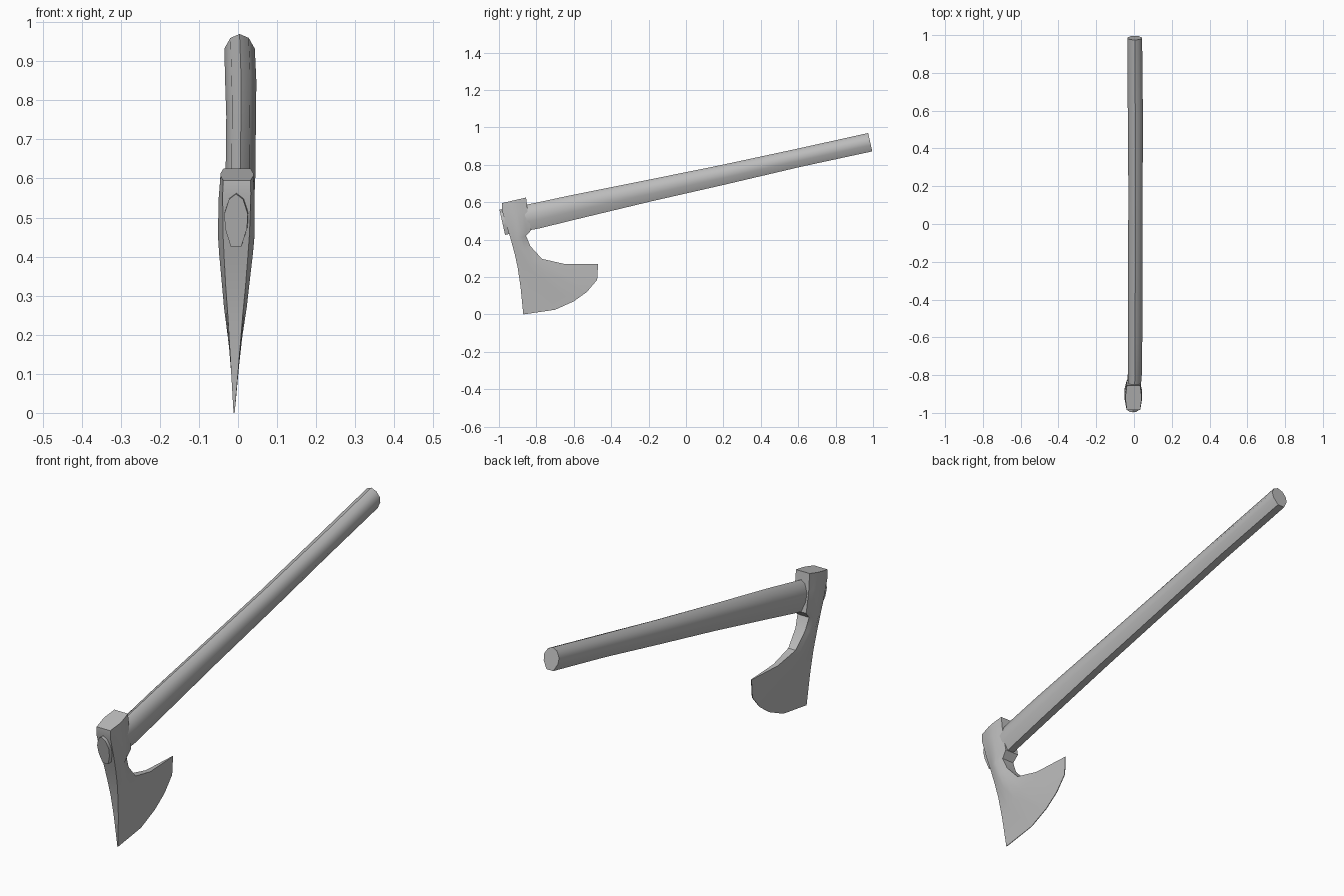
import bpy, bmesh, math
from mathutils import Vector

cube = bpy.data.objects.get("Cube")
if cube:
    bpy.data.objects.remove(cube, do_unlink=True)

grey = bpy.data.materials.new("plain grey")
grey.use_nodes = True
grey.diffuse_color = (0.5, 0.5, 0.5, 1)
grey.node_tree.nodes["Principled BSDF"].inputs["Base Color"].default_value = (0.5, 0.5, 0.5, 1)


def loft(name, rings, angle):
    """Skin closed rings of points, cap both ends and shade smooth."""
    bm = bmesh.new()
    loops = [[bm.verts.new(p) for p in ring] for ring in rings]
    n = len(loops[0])
    for a, b in zip(loops, loops[1:]):
        for i in range(n):
            j = (i + 1) % n
            bm.faces.new((a[i], a[j], b[j], b[i]))
    bm.faces.new(loops[0])
    bm.faces.new(loops[-1][::-1])
    bmesh.ops.recalc_face_normals(bm, faces=bm.faces)
    mesh = bpy.data.meshes.new(name)
    bm.to_mesh(mesh)
    bm.free()
    mesh.materials.append(grey)
    obj = bpy.data.objects.new(name, mesh)
    bpy.context.collection.objects.link(obj)
    bpy.ops.object.select_all(action='DESELECT')
    obj.select_set(True)
    bpy.context.view_layer.objects.active = obj
    bpy.ops.object.shade_smooth_by_angle(angle=math.radians(angle))
    return obj


# Handle: egg-shaped section swept along a gently rising axis
half_egg = [(0.6, 0.8), (1, 0.25), (0.93, -0.3), (0.45, -0.97)]
egg = [(0, 1)] + half_egg + [(-x, v) for x, v in reversed(half_egg)]
tilt = math.radians(12.5)
up = Vector((0, -math.sin(tilt), math.cos(tilt)))
# centre x, y, z, half width, half height
stations = [
    (-0.005, -0.982, 0.492, 0.030, 0.070),
    (0.005, -0.80, 0.526, 0.036, 0.070),
    (0.006, -0.60, 0.572, 0.038, 0.067),
    (0.007, -0.20, 0.660, 0.038, 0.059),
    (0.008, 0.20, 0.746, 0.038, 0.054),
    (0.007, 0.60, 0.836, 0.040, 0.050),
    (0.004, 0.985, 0.920, 0.039, 0.051),
]
loft("handle", [[Vector((x + w * u, y, z)) + up * h * v for u, v in egg]
                for x, y, z, w, h in stations], 40)

# Axe head: rows from the poll down to the curved cutting edge
# front (y, z), back (y, z), half width at the rims, half width in the middle
rows = [
    ((-0.985, 0.595), (-0.855, 0.625), 0.035, 0.042),
    ((-0.985, 0.560), (-0.845, 0.540), 0.036, 0.046),
    ((-0.955, 0.460), (-0.828, 0.450), 0.034, 0.047),
    ((-0.935, 0.395), (-0.855, 0.420), 0.030, 0.043),
    ((-0.915, 0.320), (-0.832, 0.365), 0.025, 0.036),
    ((-0.900, 0.250), (-0.770, 0.297), 0.019, 0.029),
    ((-0.885, 0.150), (-0.650, 0.270), 0.012, 0.019),
]
columns = 6


def ring(points, rim, middle):
    """Outline of one row: right side front to back, then left side returning."""
    side = []
    for i, (y, z) in enumerate(points):
        t = i / (len(points) - 1)
        w = rim + (middle - rim) * min(1, 2.5 * min(t, 1 - t))
        side.append((w, y, z))
    shift = [-0.010 + 0.012 * z for _, y, z in side]
    right = [(s - w, y, z) for s, (w, y, z) in zip(shift, side)]
    left = [(s + w, y, z) for s, (w, y, z) in zip(shift, side)]
    return right + left[::-1]


rings = []
for front, back, rim, middle in rows:
    f, b = Vector(front), Vector(back)
    rings.append(ring([f.lerp(b, i / (columns - 1)) for i in range(columns)], rim, middle))
edge = [(-0.87, 0), (-0.70, 0.025), (-0.60, 0.070), (-0.53, 0.120), (-0.475, 0.185), (-0.47, 0.27)]
rings.append(ring(edge, 0.0015, 0.0015))
loft("axe_head", rings, 30)
